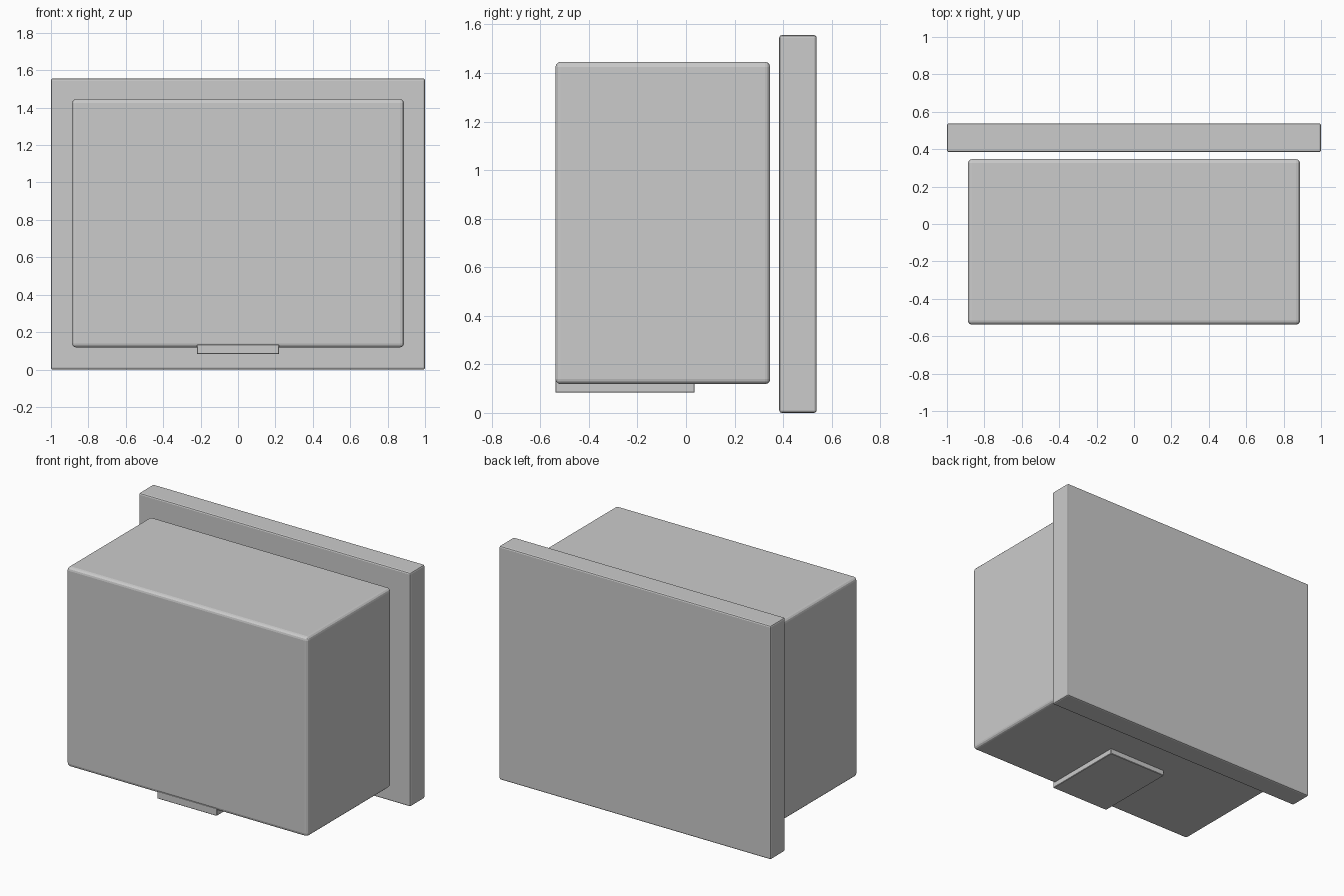
import bpy

if "Cube" in bpy.data.objects:
    bpy.data.objects.remove(bpy.data.objects["Cube"])


def rounded_box(name, lo, hi, radius, segments):
    """Box between two corners with softened edges."""
    centre = [(a + b) / 2 for a, b in zip(lo, hi)]
    bpy.ops.mesh.primitive_cube_add(size=1, location=centre)
    obj = bpy.context.object
    obj.name = name
    obj.scale = [b - a for a, b in zip(lo, hi)]
    bpy.ops.object.transform_apply(location=False, rotation=False, scale=True)
    bevel = obj.modifiers.new("soft_edges", 'BEVEL')
    bevel.width = radius
    bevel.segments = segments
    return obj


# Main box
rounded_box("body", (-0.888, -0.538, 0.118), (0.888, 0.347, 1.446), 0.022, 3)

# Wide plate standing just behind the body
rounded_box("back_panel", (-1.0, 0.384, 0.0), (1.0, 0.538, 1.556), 0.01, 2)

# Thin tab under the front of the body
rounded_box("bottom_tab", (-0.22, -0.538, 0.083), (0.22, 0.035, 0.134), 0.003, 1)
